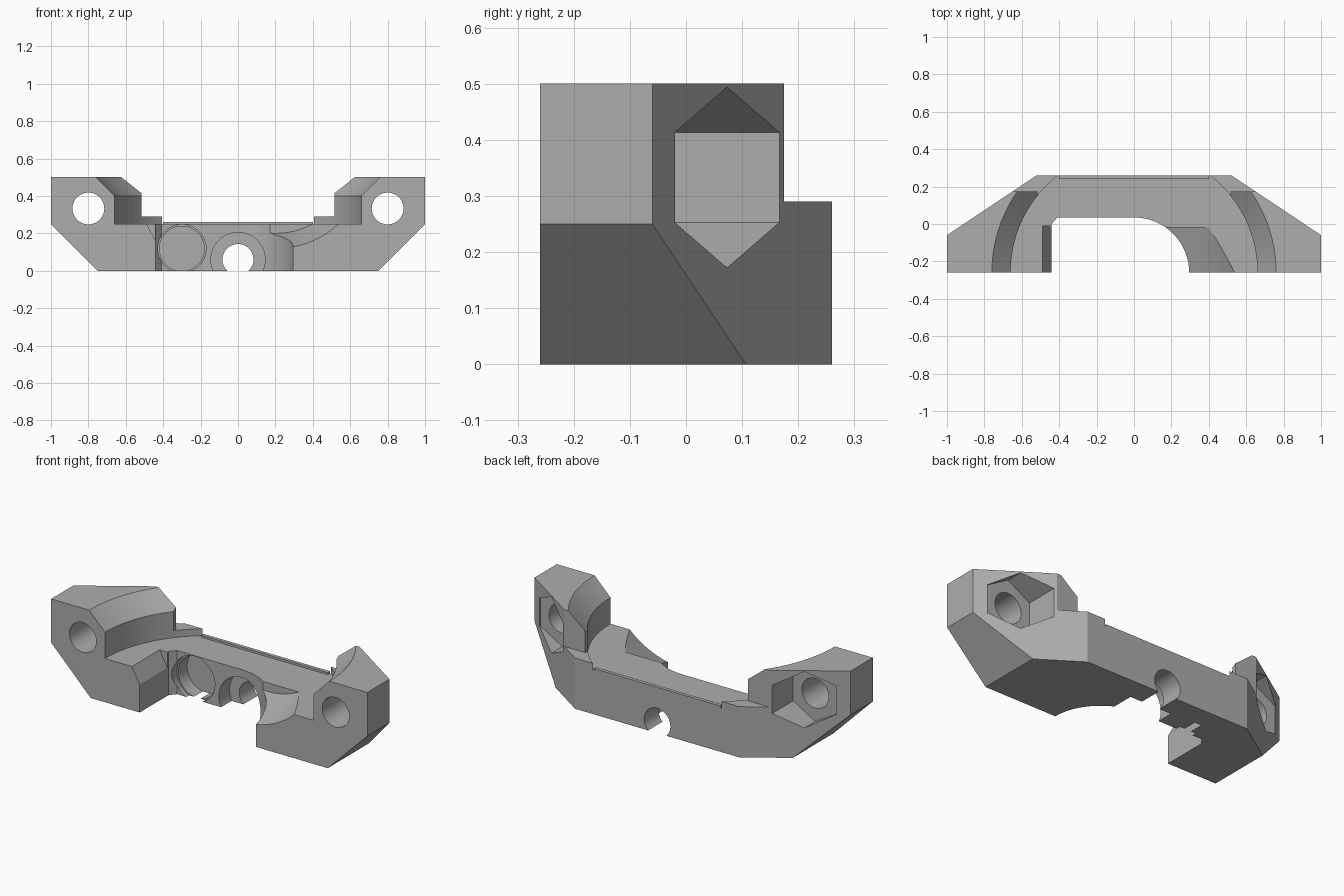
import bpy, bmesh, math
from mathutils import Matrix, Vector

if "Cube" in bpy.data.objects:
    bpy.data.objects.remove(bpy.data.objects["Cube"])

gray = bpy.data.materials.new("plain_gray")
gray.use_nodes = True
color = (0.42, 0.42, 0.42, 1)
gray.diffuse_color = color
gray.node_tree.nodes["Principled BSDF"].inputs["Base Color"].default_value = color


def finish(name, bm):
    bmesh.ops.recalc_face_normals(bm, faces=bm.faces[:])
    me = bpy.data.meshes.new(name)
    bm.to_mesh(me)
    bm.free()
    me.materials.append(gray)
    ob = bpy.data.objects.new(name, me)
    bpy.context.collection.objects.link(ob)
    return ob


def prism(name, pts, axis, lo, hi):
    """Extrude a 2D outline along y (outline in xz) or z (outline in xy)."""
    bm = bmesh.new()
    place = (lambda u, v: (u, lo, v)) if axis == "y" else (lambda u, v: (u, v, lo))
    step = Vector((0, hi - lo, 0)) if axis == "y" else Vector((0, 0, hi - lo))
    face = bm.faces.new([bm.verts.new(place(u, v)) for u, v in pts])
    grown = bmesh.ops.extrude_face_region(bm, geom=[face])
    bmesh.ops.translate(bm, vec=step,
                        verts=[g for g in grown["geom"] if isinstance(g, bmesh.types.BMVert)])
    return finish(name, bm)


def box(name, x, y, z):
    return prism(name, [(x[0], y[0]), (x[1], y[0]), (x[1], y[1]), (x[0], y[1])], "z", *z)


def bore(name, x, z, y0, y1, r0, r1=None, sides=48, turn=0):
    """Round or many-sided cutter along y."""
    bm = bmesh.new()
    m = (Matrix.Translation((x, (y0 + y1) / 2, z)) @ Matrix.Rotation(-math.pi / 2, 4, "X")
         @ Matrix.Rotation(turn, 4, "Z"))
    bmesh.ops.create_cone(bm, cap_ends=True, segments=sides, radius1=r0,
                          radius2=r0 if r1 is None else r1, depth=y1 - y0, matrix=m)
    return finish(name, bm)


def lathe(name, profile, y, sides=128):
    """Solid of revolution about a vertical axis at x = 0."""
    bm = bmesh.new()
    rings = [[bm.verts.new((r * math.cos(t), y + r * math.sin(t), z))
              for t in (2 * math.pi * i / sides for i in range(sides))] for r, z in profile]
    for a, b in zip(rings, rings[1:]):
        for i in range(sides):
            j = (i + 1) % sides
            bm.faces.new((a[i], a[j], b[j], b[i]))
    bm.faces.new(rings[0])
    bm.faces.new(rings[-1])
    return finish(name, bm)


def combine(target, tool, how="DIFFERENCE"):
    mod = target.modifiers.new("cut", "BOOLEAN")
    mod.operation = how
    mod.solver = "EXACT"
    mod.object = tool
    dg = bpy.context.evaluated_depsgraph_get()
    me = bpy.data.meshes.new_from_object(target.evaluated_get(dg))
    target.modifiers.clear()
    target.data = me
    bpy.data.objects.remove(tool)


# Main body: front outline limited by the plan outline
half = [(0.75, 0), (1, 0.25), (1, 0.5)]
body = prism("clamp_body", half + [(-x, z) for x, z in reversed(half)], "y", -0.26, 0.26)
plan = [(1, -0.3), (1, -0.06), (0.52, 0.26)]
plan = [(x * 1.0, y) for x, y in plan]
plan[0] = (1.0, -0.26)
combine(body, prism("plan", plan + [(-x, y) for x, y in reversed(plan)], "z", -0.1, 0.6),
        "INTERSECT")

# Round seat with flared rim, rear shelf and blunt inner ear tips
combine(body, lathe("seat", [(0.66, 0.25), (0.66, 0.4), (0.76, 0.5), (0.86, 0.6)], -0.26))
combine(body, box("shelf", (-2, 2), (0.175, 0.5), (0.29, 0.7)))
combine(body, box("ear_tips", (-0.515, 0.515), (-0.5, 0.5), (0.29, 0.7)))

# Central opening: square on the right, round on the left
combine(body, prism("square_opening", [(0.01, -0.4), (0.01, 0.035), (-0.41, 0.035),
                                       (-0.44, 0), (-0.44, -0.4)], "z", -0.1, 0.6))
combine(body, lathe("round_opening", [(0.295, -0.1), (0.295, 0.6)], -0.26, 96))
combine(body, prism("edge_bevel", [(-0.5, 0.27), (-0.435, 0.15), (-0.4, 0.15), (-0.4, 0.27)],
                    "y", -0.4, -0.01))

# Tapered clearance in the left arm
combine(body, bore("clearance", 0.2, 0.62, -0.3, -0.02, 0.515, 0.42, 96))

# Bolt holes with six-sided nut pockets in the ears
for side in (-1, 1):
    combine(body, bore("bolt_hole", side * 0.8, 0.333, -0.4, 0.4, 0.085))
    combine(body, bore("nut_pocket", side * 0.8, 0.333, -0.025, 0.5, 0.161, sides=6,
                       turn=0))

# Wall holes
combine(body, bore("centre_hole", 0, 0.06, -0.2, 0.4, 0.083))
combine(body, bore("centre_recess", 0, 0.06, -0.2, 0.13, 0.145))
combine(body, bore("side_recess", -0.3, 0.118, -0.2, 0.06, 0.129))
combine(body, bore("side_recess_inner", -0.3, 0.118, -0.2, 0.14, 0.12))

# Raised lip along the rear edge
lip = box("rear_lip", (-0.4, 0.4), (0.24, 0.26), (0.25, 0.262))

for ob in (body, lip):
    bpy.ops.object.select_all(action="DESELECT")
    ob.select_set(True)
    bpy.context.view_layer.objects.active = ob
    bpy.ops.object.shade_smooth_by_angle(angle=math.radians(25))
